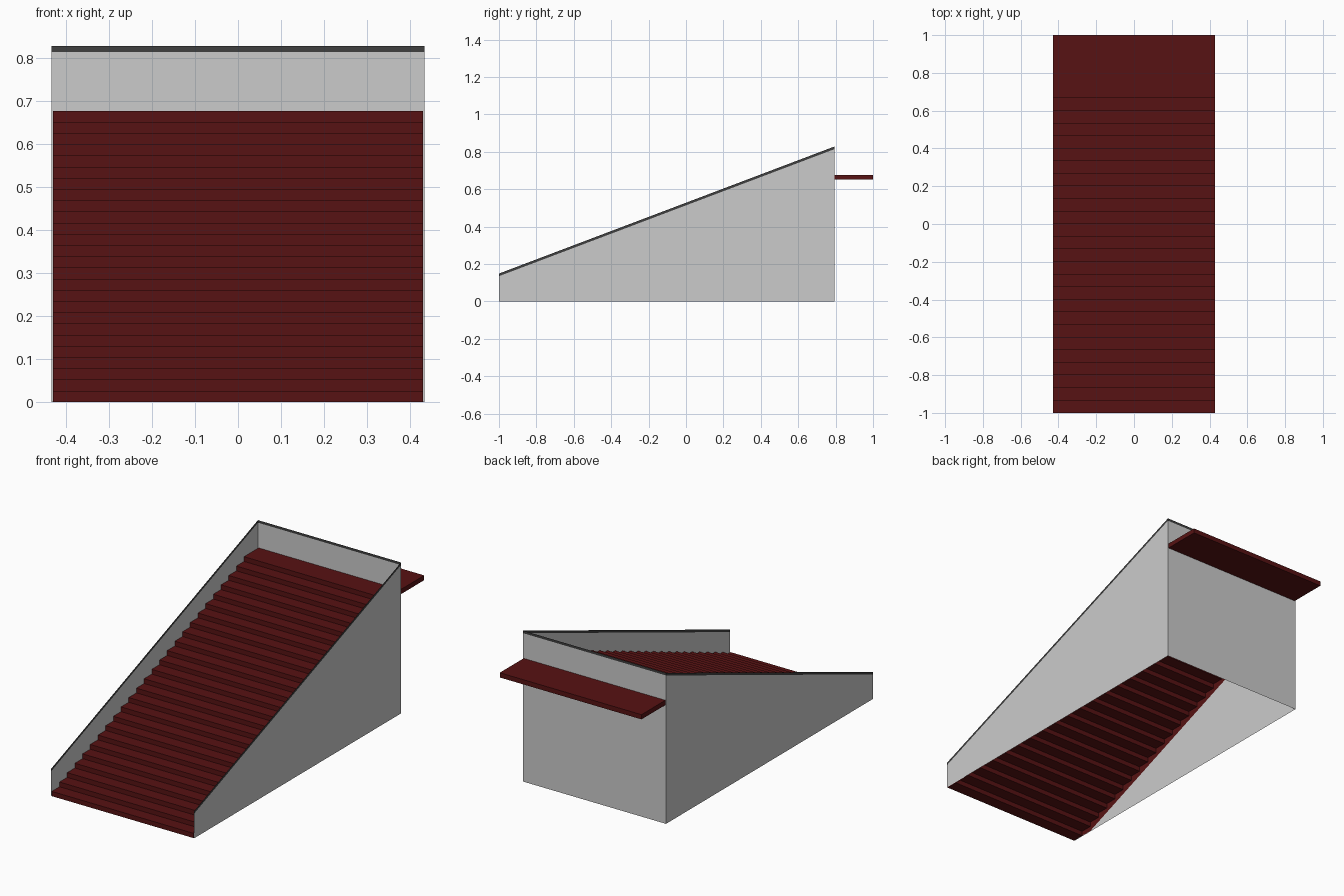
import bpy, bmesh

if "Cube" in bpy.data.objects:
    bpy.data.objects.remove(bpy.data.objects["Cube"])

STEPS, RISE, GOING = 25, 0.677 / 26, 2 / 30
DEPTH = GOING
HALF_W, WALL_X = 0.43, 0.434
FRONT, BACK = -1.0, 0.793
LOW, HIGH, TRIM = 0.149, 0.828, 0.014


def material(name, rgb):
    m = bpy.data.materials.new(name)
    m.diffuse_color = (*rgb, 1)
    m.use_nodes = True
    m.node_tree.nodes["Principled BSDF"].inputs["Base Color"].default_value = m.diffuse_color
    return m


def finish(name, bm, mat=None):
    me = bpy.data.meshes.new(name)
    bm.to_mesh(me)
    bm.free()
    ob = bpy.data.objects.new(name, me)
    bpy.context.collection.objects.link(ob)
    if mat:
        me.materials.append(mat)
    return ob


def slab(name, y0, y1, z0, z1, mat):
    bm = bmesh.new()
    bmesh.ops.create_cube(bm, size=1)
    for v in bm.verts:
        v.co.x *= 2 * HALF_W
        v.co.y = y0 if v.co.y < 0 else y1
        v.co.z = z0 if v.co.z < 0 else z1
    return finish(name, bm, mat)


def panel(name, points, mat=None):
    bm = bmesh.new()
    bm.faces.new([bm.verts.new(p) for p in points])
    return finish(name, bm, mat)


red = material("dark_red", (0.095, 0.006, 0.0065))
dark = material("dark_grey", (0.05, 0.05, 0.05))

# Treads, stacked edge to edge
for i in range(STEPS):
    y = FRONT + i * GOING
    slab(f"step_{i + 1:02d}", y, y + DEPTH, i * RISE, (i + 1) * RISE, red)

# Top landing running out through the back wall
slab("landing", FRONT + STEPS * GOING, 1.0, STEPS * RISE, (STEPS + 1) * RISE, red)

# Thin side walls, dark trim along the sloping top, red stringers under the steps
top_z = STEPS * RISE
slope = RISE / GOING
toe = FRONT + 2 * GOING
for side, s in (("left", -1), ("right", 1)):
    x = s * WALL_X
    wall = [(x, FRONT, 0), (x, BACK, 0), (x, BACK, HIGH - TRIM), (x, FRONT, LOW - TRIM)]
    trim = [(x, FRONT, LOW - TRIM), (x, BACK, HIGH - TRIM), (x, BACK, HIGH), (x, FRONT, LOW)]
    panel(f"{side}_wall", wall[::s])
    panel(f"{side}_trim", trim[::s], dark)
    x = s * HALF_W
    stringer = [(x, FRONT, 0), (x, toe, 0), (x, BACK, slope * (BACK - toe)),
                (x, BACK, top_z), (x, FRONT + STEPS * GOING, top_z)]
    panel(f"{side}_stringer", stringer[::s], red)

# Back wall and its trim
for name, z0, z1, mat in (("back_wall", 0, HIGH - TRIM, None),
                          ("back_trim", HIGH - TRIM, HIGH, dark)):
    panel(name, [(WALL_X, BACK, z0), (-WALL_X, BACK, z0),
                 (-WALL_X, BACK, z1), (WALL_X, BACK, z1)], mat)
